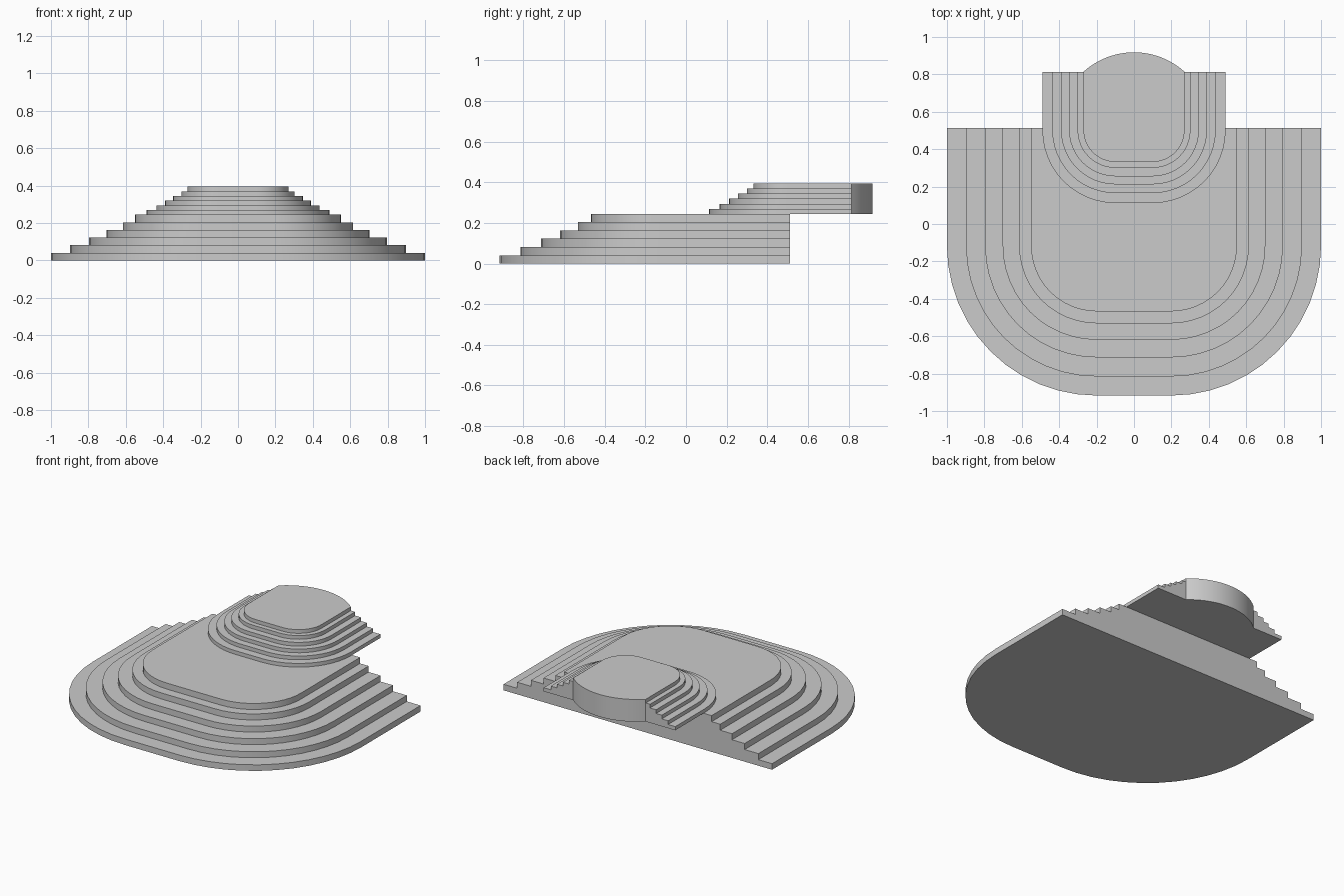
import bpy, bmesh, math

if "Cube" in bpy.data.objects:
    bpy.data.objects.remove(bpy.data.objects["Cube"])

SEG = 12  # segments per rounded corner


def tier(name, half_flat, cy, radii, back, z0, z1, bulge=0.0):
    """Stepped mound: concentric U-shaped terraces, cut flat (or bulging) at the back."""
    bm = bmesh.new()
    step = (z1 - z0) / len(radii)

    def u_row(r, z):
        left = [(-half_flat - r * math.cos(a), cy - r * math.sin(a))
                for a in (math.pi / 2 * i / SEG for i in range(SEG + 1))]
        pts = [(-half_flat - r, back)] + left
        pts += [(-x, y) for x, y in reversed(pts)]
        return [bm.verts.new((x, y, z)) for x, y in pts]

    # risers and treads
    rows = []
    for i, r in enumerate(radii):
        rows += [u_row(r, z0 + i * step), u_row(r, z0 + (i + 1) * step)]
    for a, b in zip(rows, rows[1:]):
        for k in range(len(a) - 1):
            bm.faces.new((a[k], a[k + 1], b[k + 1], b[k]))

    # back outline of the top terrace, from right to left
    w = half_flat + radii[-1]
    arc = [(w, back), (-w, back)]
    if bulge:
        rad = (w * w + bulge * bulge) / (2 * bulge)
        half = math.asin(w / rad)
        n = 2 * SEG
        arc = [(rad * math.sin(half * (1 - 2 * i / n)),
                back + bulge - rad + rad * math.cos(half * (1 - 2 * i / n)))
               for i in range(n + 1)]
    low = [bm.verts.new((x, y, z0)) for x, y in arc]
    mid = [bm.verts.new((x, y, z1)) for x, y in arc[1:-1]]
    high = [rows[-1][-1]] + mid + [rows[-1][0]]
    for k in range(len(arc) - 1):
        bm.faces.new((low[k], low[k + 1], high[k + 1], high[k]))

    # stepped back walls, top and underside
    bm.faces.new([r[-1] for r in rows] + [low[0]])
    bm.faces.new([r[0] for r in rows] + [low[-1]])
    bm.faces.new(rows[-1] + mid)
    bm.faces.new(rows[0] + low)
    bmesh.ops.recalc_face_normals(bm, faces=bm.faces)

    mesh = bpy.data.meshes.new(name)
    bm.to_mesh(mesh)
    bm.free()
    ob = bpy.data.objects.new(name, mesh)
    bpy.context.collection.objects.link(ob)
    bpy.ops.object.select_all(action='DESELECT')
    ob.select_set(True)
    bpy.context.view_layer.objects.active = ob
    bpy.ops.object.shade_smooth_by_angle(angle=math.radians(30))
    return ob


# broad lower terraces
tier("lower_terraces", 0.2, -0.117, [0.80, 0.698, 0.596, 0.502, 0.414, 0.35],
     0.513, 0.0, 0.244)

# small upper terraces with the rounded back
tier("upper_terraces", 0.1, 0.502, [0.39, 0.337, 0.29, 0.247, 0.202, 0.17],
     0.814, 0.244, 0.394, bulge=0.104)
